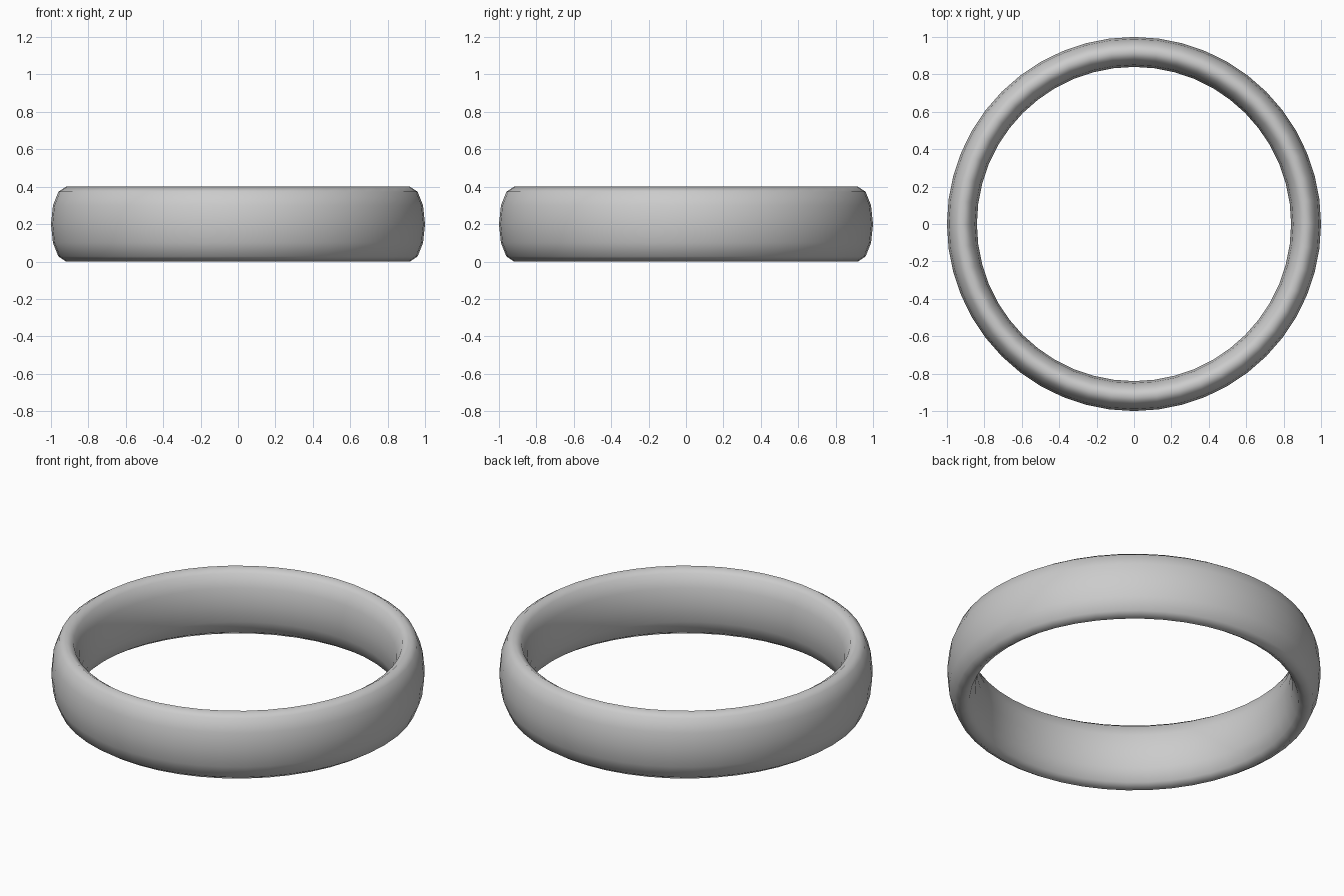
import bpy

if "Cube" in bpy.data.objects:
    bpy.data.objects.remove(bpy.data.objects["Cube"])

# Ring band: a torus whose cross-section is stretched vertically
bpy.ops.mesh.primitive_torus_add(
    major_segments=48, minor_segments=12,
    major_radius=0.92, minor_radius=0.08,
    location=(0, 0, 0.2))
band = bpy.context.object
band.name = "ring_band"
band.scale = (1, 1, 2.5)
bpy.ops.object.transform_apply(location=False, rotation=False, scale=True)
bpy.ops.object.shade_smooth()
